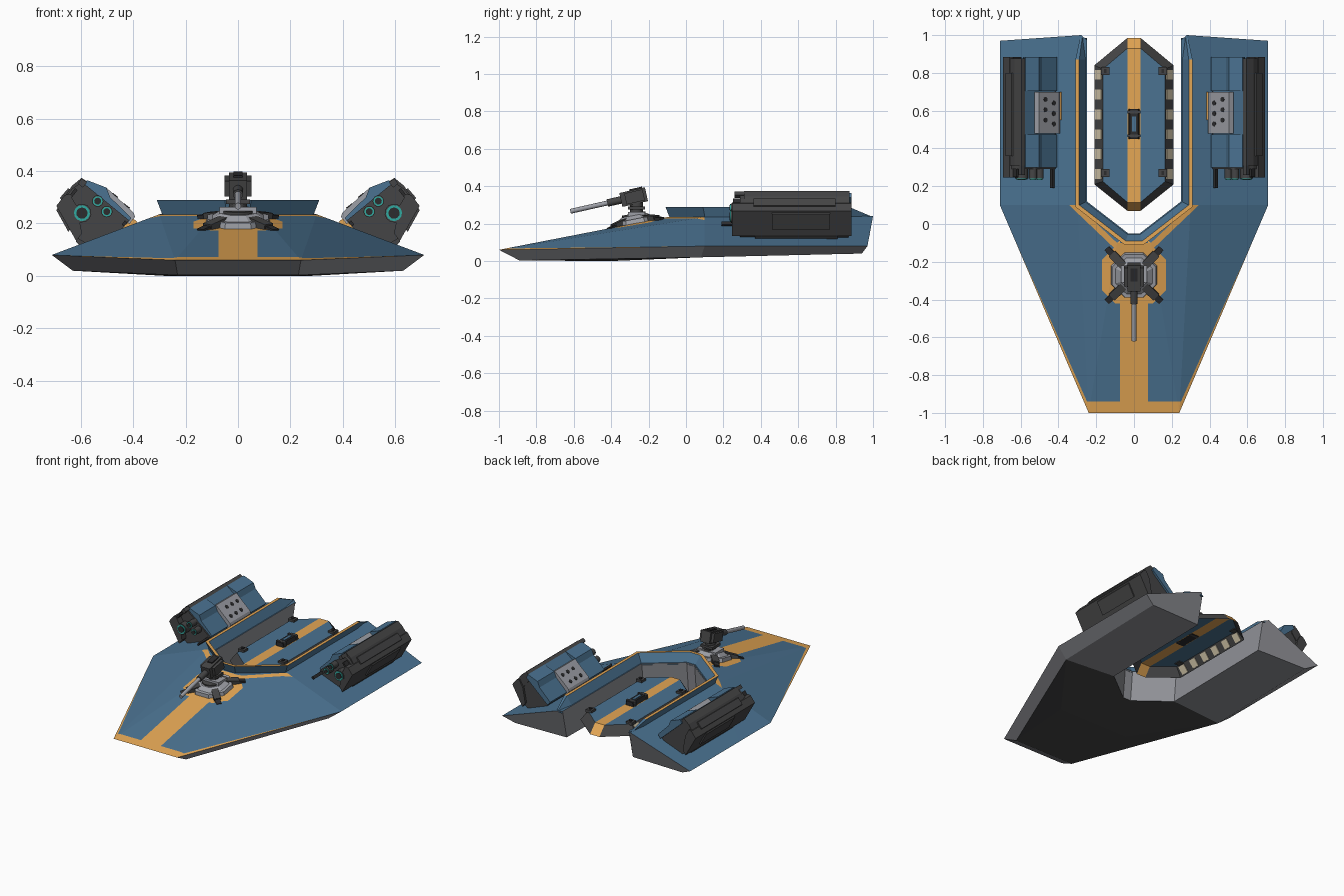
import bpy, bmesh, math
from mathutils import Matrix, Vector

if "Cube" in bpy.data.objects:
    bpy.data.objects.remove(bpy.data.objects["Cube"])

COL = {
    "blue_paint": (.070, .170, .285), "orange_trim": (.78, .385, .09),
    "dark_metal": (.060, .060, .061), "hull_grey": (.28, .285, .31),
    "light_grey": (.34, .35, .385), "black_metal": (.025, .025, .027),
    "teal_glow": (.03, .40, .35), "cream_light": (.70, .61, .43),
}
MAT = {}
for k, c in COL.items():
    MAT[k] = bpy.data.materials.new(k)
    MAT[k].diffuse_color = (*c, 1)
BLUE, ORANGE, DARK, GREY, LIGHT, BLACK, TEAL, CREAM = COL
I4 = Matrix.Identity(4)


def finish(name, bm, mats, mirror=False, smooth=False, sheet=False):
    bmesh.ops.recalc_face_normals(bm, faces=bm.faces[:])
    if sheet:  # open sheet: every face looks up
        bmesh.ops.reverse_faces(bm, faces=[f for f in bm.faces if f.normal.z < 0])
    me = bpy.data.meshes.new(name)
    bm.to_mesh(me)
    bm.free()
    ob = bpy.data.objects.new(name, me)
    bpy.context.collection.objects.link(ob)
    for m in mats:
        me.materials.append(MAT[m])
    if mirror:
        md = ob.modifiers.new("mirror", 'MIRROR')
        md.use_clip = True
    if smooth:
        for p in me.polygons:
            p.use_smooth = len(p.vertices) == 4
    return ob


def build(verts, faces):
    """faces: list of (material index, vertex indices)"""
    bm = bmesh.new()
    vs = [bm.verts.new(v) for v in verts]
    for mi, f in faces:
        bm.faces.new([vs[i] for i in f]).material_index = mi
    return bm


def box(name, lo, hi, mat, M=I4, mirror=False):
    lo, hi = Vector(lo), Vector(hi)
    bm = bmesh.new()
    S = Matrix.Diagonal((*(hi - lo), 1))
    bmesh.ops.create_cube(bm, size=1, matrix=M @ Matrix.Translation((lo + hi) / 2) @ S)
    return finish(name, bm, [mat], mirror)


def cyl(name, a, b, r, mat, M=I4, mirror=False, n=16, r2=None):
    a, b = Vector(a), Vector(b)
    d = b - a
    bm = bmesh.new()
    R = Matrix.Translation((a + b) / 2) @ d.to_track_quat('Z', 'Y').to_matrix().to_4x4()
    bmesh.ops.create_cone(bm, cap_ends=True, segments=n, radius1=r, radius2=r if r2 is None else r2,
                          depth=d.length, matrix=M @ R)
    return finish(name, bm, [mat], mirror, n > 8)


def prism(name, prof, y0, y1, mat, M=I4, mirror=True):
    n = len(prof)
    vs = [M @ Vector((u, y, w)) for y in (y0, y1) for u, w in prof]
    fs = [(0, range(n)), (0, range(n, 2 * n))]
    fs += [(0, (i, (i + 1) % n, (i + 1) % n + n, i + n)) for i in range(n)]
    return finish(name, build(vs, fs), [mat], mirror)


# --- Hull: right half, mirrored ---
V = [(0, -1, .06), (.24, -1, .06), (.71, .1, .08), (.71, .97, .08),            # 0-3 rim
     (0, -.1, .235), (.09, -.1, .235), (.3, .1, .235), (.28, 1, .24),          # 4-7 ridge
     (0, -.05, .235), (.03, -.05, .235), (.25, .12, .235), (.25, .975, .235),  # 8-11 notch
     (0, -.89, .003), (.23, -.89, .003), (.63, .08, .02), (.63, .94, .04),     # 12-15 bottom
     (0, -.07, .03), (.03, -.07, .03), (.25, .10, .03), (.25, .93, .04),       # 16-19 notch bottom
     (0, -.4, 0), (.27, -.4, 0)]
F = [(0, (0, 1, 5, 4)), (0, (1, 6, 5)), (0, (1, 2, 6)), (0, (2, 3, 7, 6)),
     (0, (4, 5, 9, 8)), (0, (5, 6, 10, 9)), (0, (6, 7, 11, 10)),
     (2, (0, 1, 13, 12)), (2, (1, 2, 14, 13)), (2, (2, 3, 15, 14)),
     (3, (12, 13, 21, 20)), (3, (13, 14, 21)), (3, (20, 21, 17, 16)), (3, (21, 14, 18, 17)),
     (2, (14, 15, 19, 18)),
     (2, (8, 9, 17, 16)), (2, (9, 10, 18, 17)), (2, (10, 11, 19, 18)), (2, (3, 7, 11, 19, 15))]
bm = build(V, F)
side_n = Vector((1.08, -.482, 0)).normalized()
vee_n = Vector((.2, -.21, 0)).normalized()
side_p, vee_p = Vector((.222, -1, 0)), Vector((.09, -.1, 0))
cuts = [((.075, 0, 0), (1, 0, 0)), ((0, -.94, 0), (0, 1, 0)), ((.17, 0, 0), (1, 0, 0)),
        ((0, -.42, 0), (0, 1, 0)), ((.25, -.27, 0), (1, 1, 0)), ((.25, -.27, 0), (1, -1, 0)),
        (side_p, side_n), (vee_p + vee_n * .03, vee_n)]
for co, no in cuts:
    fs = [f for f in bm.faces if f.material_index == 0]
    geom = list({e for f in fs for e in f.edges}) + list({v for f in fs for v in f.verts}) + fs
    bmesh.ops.bisect_plane(bm, geom=geom, plane_co=co, plane_no=no)
for f in bm.faces:
    if f.material_index == 0:
        c = f.calc_center_median()
        p = Vector((c.x, c.y, 0))
        nose = c.y < -.94 or (c.x < .075 and c.y < -.4)
        edge = (p - side_p).dot(side_n) > 0 and c.y < .09
        octo = c.x < .17 and -.42 < c.y < -.09 and c.x + abs(c.y + .27) < .25
        vee = -.02 < (p - vee_p).dot(vee_n) < .03 and -.2 < c.y < .12
        if nose or edge or octo or vee:
            f.material_index = 1
finish("hull", bm, [BLUE, ORANGE, GREY, DARK], True)

# --- Flared rim around the rear notch ---
path = [(0, -.05, 0, -1, 1), (.03, -.05, .34, -1, 1), (.25, .12, 1, -.49, 1),
        (.25, .87, 1, 0, 1), (.25, .985, .6, 0, .25)]
sec = [(0, .225), (.04, .29), (.06, .29), (.035, .225)]
vs = [(x + dx * d, y + dy * d, .225 + (z - .225) * k) for x, y, dx, dy, k in path for d, z in sec]
fs = [(int(j == 1 and i < 3), (4 * i + j, 4 * i + (j + 1) % 4, 4 * i + 4 + (j + 1) % 4, 4 * i + 4 + j))
      for i in range(4) for j in range(4)] + [(0, (16, 17, 18, 19))]
finish("notch_rim", build(vs, fs), [BLUE, ORANGE], True)

# --- Central platform in the notch: an open sheet with bevelled border ---
full = [(0, .07), (.035, .07), (.21, .21), (.21, .84), (.035, .985), (0, .985)]
inset = [(0, .115), (.035, .115), (.165, .225), (.165, .82), (.035, .93), (0, .93)]
vs = [(x, y, z) for ring, z in ((full, .14), (inset, .20)) for x, y in ring]
fs = [(1 if i in (0, 4) else 2, (i, i + 1, i + 7, i + 6)) for i in range(5)]
fs += [(1, (6, 7, 10, 11)), (0, (7, 8, 9, 10))]
finish("central_platform", build(vs, fs), [BLUE, ORANGE, DARK], True, sheet=True)
for i in range(6):
    M = Matrix.Translation((.1875, .265 + .105 * i, .17)) @ Matrix.Rotation(math.atan2(.06, .045), 4, 'Y')
    box("platform_light", (-.028, -.026, -.004), (.028, .026, .004), CREAM, M, True)
for y in (.27, .81):
    box("platform_clamp", (.13, y - .022, .195), (.175, y + .022, .215), DARK, I4, True)
    box("platform_clamp_pin", (.145, y - .01, .21), (.16, y + .01, .222), BLACK, I4, True)
prism("platform_hatch", [(-.03, .198), (-.022, .228), (.022, .228), (.03, .198)], .45, .61, BLACK, I4, False)
box("hatch_window", (-.01, .49, .225), (.01, .57, .232), BLUE)
for y in (.46, .585):
    box("hatch_band", (-.034, y, .198), (.034, y + .015, .23), DARK)

# --- Side launcher pods, in a tilted frame (u up-outward, y, n up-inward) ---
P = Matrix(((.788, 0, -.616, .555), (0, 1, 0, 0), (.616, 0, .788, .245), (0, 0, 0, 1)))
prism("pod_core", [(-.13, .06), (.1, .065), (.115, .02), (.115, -.06), (-.02, -.115), (-.13, -.1)], .29, .87, DARK, P)
prism("pod_outer_shell", [(.06, -.02), (.11, .0), (.122, -.015), (.122, -.067), (-.02, -.126), (-.02, -.09)],
      .245, .885, DARK, P)
prism("pod_top_cap", [(.06, .04), (.085, .078), (.112, .076), (.122, .03), (.118, -.03), (.06, -.03)],
      .31, .875, DARK, P)
prism("pod_lower_rail", [(-.02, -.128), (-.05, -.133), (-.055, -.1), (-.02, -.1)], .37, .81, DARK, P)
prism("pod_outer_panel", [(.115, -.06), (.112, -.08), (.025, -.117), (.025, -.09)], .46, .77, DARK, P)
prism("pod_top_rail", [(.11, -.04), (.13, -.035), (.128, .012), (.11, .02)], .36, .80, DARK, P)
for y0, y1 in ((.30, .475), (.705, .885)):
    prism("pod_blue_cover", [(-.132, .04), (-.132, .072), (-.02, .085), (.015, .105), (.09, .082), (.085, .055)],
          y0, y1, BLUE, P)
prism("pod_middle_cover", [(-.12, .04), (-.12, .066), (.0, .078), (.09, .08), (.09, .05)], .46, .72, BLUE, P)
prism("pod_cell_plate", [(-.14, .05), (-.14, .085), (-.125, .094), (.015, .105), (.025, .08), (.02, .05)],
      .48, .70, LIGHT, P)
for i in range(3):
    for j, u in enumerate((-.09, -.03)):
        y = .53 + .055 * i + .02 * j
        n = .094 + (u + .125) * .0786
        cyl("pod_cell", (u, y, n - .01), (u, y, n + .003), .013, BLACK, P, True, 8)
box("pod_hinge", (-.158, .55, .0), (-.13, .70, .075), ORANGE, P, True)
for u, n, r in ((.028, -.029, .036), (.009, .044, .022), (-.043, .034, .022)):
    cyl("launch_tube", (u, .30, n), (u, .240, n), r, DARK, P, True, 12)
    cyl("launch_glow", (u, .25, n), (u, .236, n), r * .85, TEAL, P, True, 12)
    cyl("launch_muzzle", (u, .25, n), (u, .232, n), r * .6, BLACK, P, True, 12)
box("pod_lower_probe", (-.13, .19, .03), (-.118, .32, .05), BLACK, P, True)
box("pod_upper_probe", (.085, .26, .05), (.11, .32, .075), DARK, P, True)
box("pod_fork", (.095, .25, -.01), (.107, .32, .03), BLACK, P, True)

# --- Nose turret ---
T = Matrix.Translation((0, -.27, .2)) @ Matrix.Rotation(math.radians(11), 4, 'X')
TB = T @ Matrix.Rotation(math.radians(22.5), 4, 'Z')
cyl("turret_base", (0, 0, -.015), (0, 0, .025), .135, LIGHT, TB, n=8, r2=.125)
cyl("turret_base_top", (0, 0, .025), (0, 0, .045), .105, LIGHT, TB, n=8, r2=.075)
cyl("turret_ring", (0, 0, .04), (0, 0, .055), .065, DARK, TB, n=12)
for k in range(4):
    L = T @ Matrix.Rotation(math.radians(45 + 90 * k), 4, 'Z') @ Matrix.Rotation(math.radians(11), 4, 'Y')
    box("turret_leg", (.05, -.022, .02), (.16, .022, .052), DARK, L)
    box("turret_foot", (.14, -.016, .0), (.2, .016, .045), BLACK, L)
box("turret_yoke", (-.07, -.31, .235), (.07, -.22, .262), LIGHT)
cyl("turret_neck", (0, -.265, .24), (0, -.265, .315), .034, DARK, n=12)
box("turret_collar", (-.045, -.31, .275), (.045, -.22, .292), DARK)
H = Matrix.Translation((0, -.275, .343)) @ Matrix.Rotation(math.radians(12.7), 4, 'X')
box("turret_head", (-.034, -.075, -.038), (.034, .065, .038), DARK, H)
box("turret_cheek", (.03, -.05, -.03), (.052, .05, .03), DARK, H, True)
box("turret_sight", (-.018, -.02, .035), (.018, .05, .045), BLACK, H)
cyl("barrel_sleeve", (0, -.07, 0), (0, -.15, 0), .02, DARK, H, n=10)
cyl("barrel", (0, -.14, 0), (0, -.352, 0), .013, LIGHT, H, n=10)

for m in bpy.data.materials:
    if m.users and not m.is_grease_pencil:
        m.use_nodes = True
        m.node_tree.nodes["Principled BSDF"].inputs["Base Color"].default_value = m.diffuse_color
